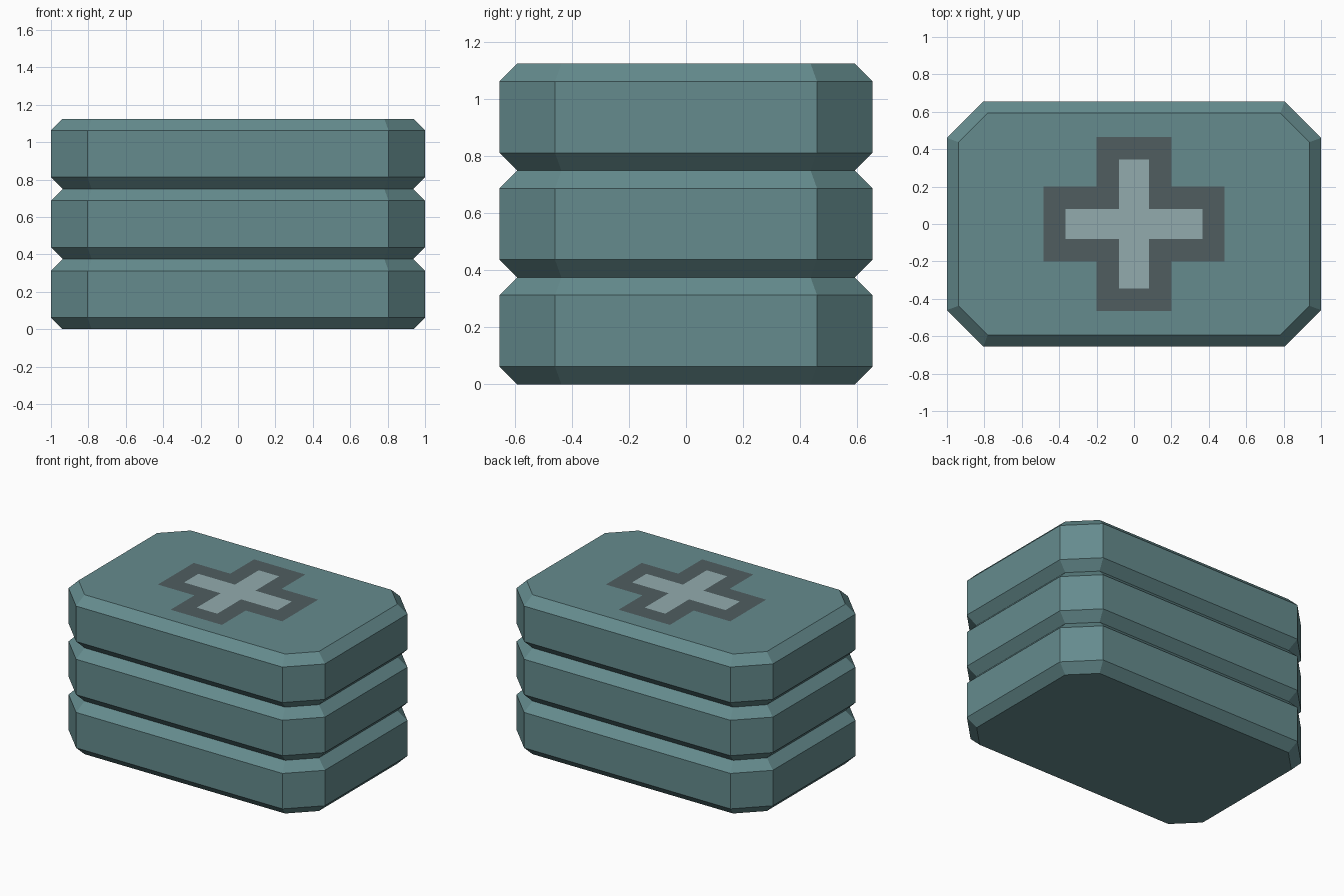
import bpy

if "Cube" in bpy.data.objects:
    bpy.data.objects.remove(bpy.data.objects["Cube"])

SLAB_H = 0.375
BEVEL = 0.0625


def material(name, color):
    mat = bpy.data.materials.new(name)
    mat.diffuse_color = (*color, 1.0)
    mat.use_nodes = True
    mat.node_tree.nodes["Principled BSDF"].inputs["Base Color"].default_value = mat.diffuse_color
    return mat


def add_mesh(name, verts, faces, mat):
    mesh = bpy.data.meshes.new(name)
    mesh.from_pydata(verts, [], faces)
    mesh.update()
    mesh.materials.append(mat)
    obj = bpy.data.objects.new(name, mesh)
    bpy.context.collection.objects.link(obj)
    return obj


def octagon(hx, hy, cut, z):
    # Rectangle outline with clipped corners, counter-clockwise
    return [(hx, cut - hy, z), (hx, hy - cut, z), (hx - cut, hy, z), (cut - hx, hy, z),
            (-hx, hy - cut, z), (-hx, cut - hy, z), (cut - hx, -hy, z), (hx - cut, -hy, z)]


def slab(name, z0, mat):
    # Stacked outlines: bevelled bottom, straight wall, bevelled top
    small = (1 - BEVEL, 0.655 - BEVEL, 0.155)
    big = (1.0, 0.655, 0.195)
    verts = (octagon(*small, z0) + octagon(*big, z0 + BEVEL)
             + octagon(*big, z0 + SLAB_H - BEVEL) + octagon(*small, z0 + SLAB_H))
    faces = [tuple(reversed(range(8))), tuple(range(24, 32))]
    for r in range(3):
        for i in range(8):
            j = (i + 1) % 8
            faces.append((r * 8 + i, r * 8 + j, r * 8 + 8 + j, r * 8 + 8 + i))
    return add_mesh(name, verts, faces, mat)


def cross(name, hx, hy, w, z, mat):
    # Flat plus-shaped marking lying on the lid
    outline = [(hx, -w), (hx, w), (w, w), (w, hy), (-w, hy), (-w, w),
               (-hx, w), (-hx, -w), (-w, -w), (-w, -hy), (w, -hy), (w, -w)]
    faces = [(0, 1, 2, 11), (2, 3, 4, 5), (5, 6, 7, 8), (8, 9, 10, 11), (2, 5, 8, 11)]
    return add_mesh(name, [(x, y, z) for x, y in outline], faces, mat)


teal = material("teal", (0.13, 0.26, 0.27))
dark = material("dark_grey", (0.08, 0.11, 0.117))
pale = material("pale_grey", (0.29, 0.41, 0.42))

# Three stacked slabs
for i, part in enumerate(("bottom_slab", "middle_slab", "top_slab")):
    slab(part, i * SLAB_H, teal)

# Cross marking with dark border
top = 3 * SLAB_H
cross("cross_border", 0.485, 0.465, 0.20, top + 0.001, dark)
cross("cross_mark", 0.365, 0.345, 0.08, top + 0.002, pale)
